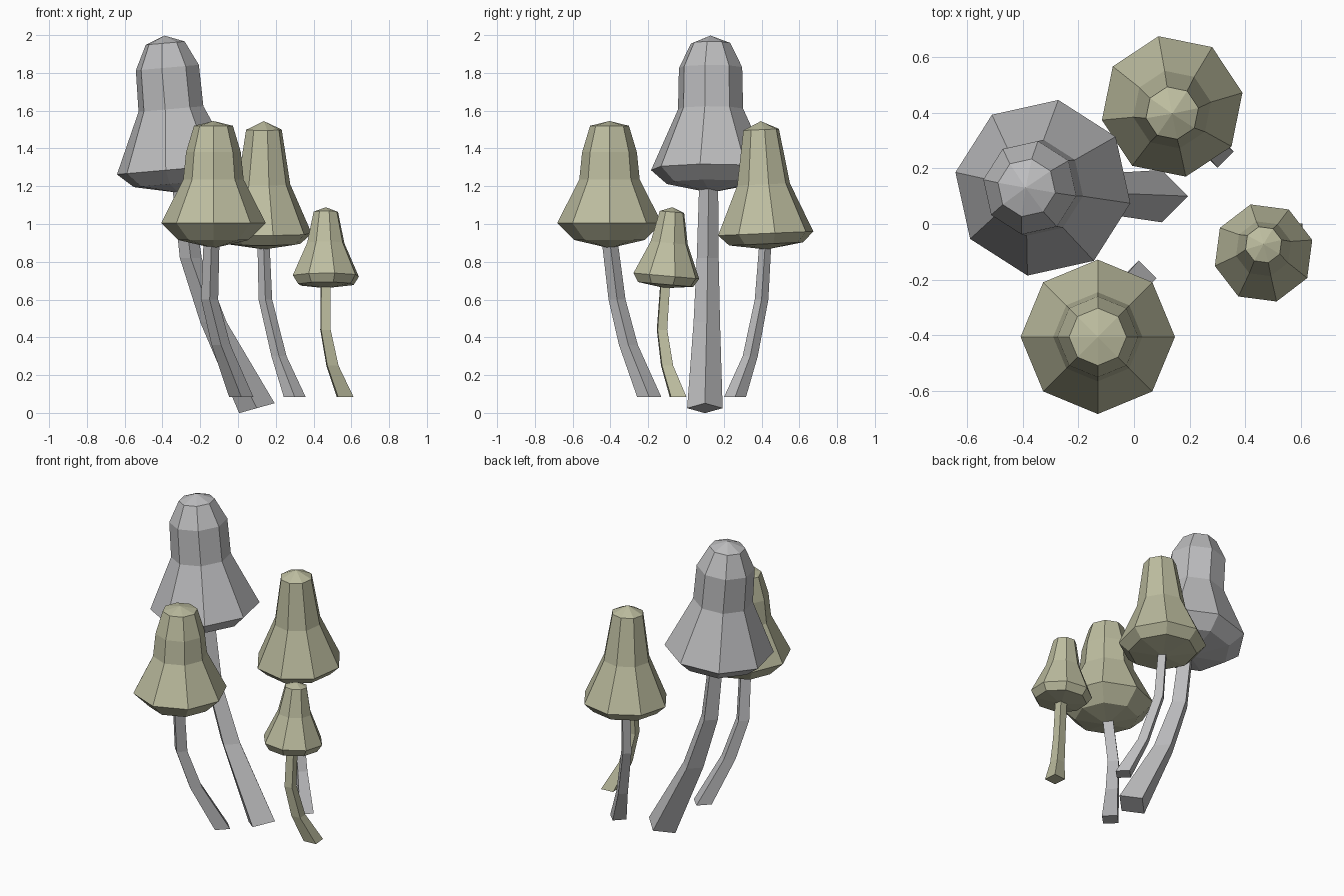
import bpy, bmesh
from math import sin, cos, radians, pi
from mathutils import Matrix, Vector

cube = bpy.data.objects.get("Cube")
if cube:
    bpy.data.objects.remove(cube)


def material(name, rgb):
    m = bpy.data.materials.new(name)
    m.use_nodes = True
    m.diffuse_color = (*rgb, 1)
    m.node_tree.nodes["Principled BSDF"].inputs["Base Color"].default_value = (*rgb, 1)
    return m


GREY = material("pale grey", (0.51, 0.51, 0.52))
OLIVE = material("pale olive", (0.51, 0.51, 0.35))


def finish(bm, name, mat):
    bmesh.ops.recalc_face_normals(bm, faces=bm.faces)
    mesh = bpy.data.meshes.new(name)
    bm.to_mesh(mesh)
    bm.free()
    mesh.materials.append(mat)
    ob = bpy.data.objects.new(name, mesh)
    bpy.context.collection.objects.link(ob)
    return ob


def ring(bm, centre, radius, sides, turn):
    c = Vector(centre)
    return [bm.verts.new(c + Vector((radius * cos(turn + 2 * pi * i / sides),
                                     radius * sin(turn + 2 * pi * i / sides), 0)))
            for i in range(sides)]


def bridge(bm, rings):
    for a, b in zip(rings, rings[1:]):
        for i in range(len(a)):
            j = (i + 1) % len(a)
            bm.faces.new((a[i], a[j], b[j], b[i]))


def fan(bm, loop, z):
    tip = bm.verts.new((0, 0, z))
    for i in range(len(loop)):
        bm.faces.new((loop[i], loop[(i + 1) % len(loop)], tip))


def cap(name, mat, rim, bottom, top, profile, turn, tilt):
    """Eight-sided bell: profile holds (radius, height) from underside up."""
    bm = bmesh.new()
    rings = [ring(bm, (0, 0, z - rim[2]), r, 8, radians(turn)) for r, z in profile]
    bridge(bm, rings)
    fan(bm, rings[0], bottom - rim[2])
    fan(bm, rings[-1], top - rim[2])
    lean = Matrix.Rotation(radians(tilt[0]), 4, 'X') @ Matrix.Rotation(radians(tilt[1]), 4, 'Y')
    bm.transform(Matrix.Translation(rim) @ lean)
    finish(bm, name, mat)


def stem(name, mat, path, turn=0, slope=0):
    """Four-sided bent stalk: path holds (x, y, z, radius) from the foot up."""
    bm = bmesh.new()
    rings = [ring(bm, p[:3], p[3], 4, radians(turn)) for p in path]
    for v in rings[0]:
        v.co.z += slope * (v.co.x - path[0][0])
    bridge(bm, rings)
    bm.faces.new(rings[0])
    bm.faces.new(rings[-1])
    finish(bm, name, mat)


# Tall grey mushroom
cap("tall_cap", GREY, (-0.327, 0.13, 1.29), 1.165, 2.0,
    [(0.235, 1.215), (0.32, 1.29), (0.175, 1.61), (0.17, 1.83), (0.105, 1.96)], -10, (0, -5))
stem("tall_stem", GREY,
     [(0.1, 0.1, 0.025, 0.094), (-0.13, 0.11, 0.48, 0.07),
      (-0.25, 0.115, 0.82, 0.058), (-0.3, 0.12, 1.22, 0.05)], 0, 0.28)

# Front olive mushroom
cap("front_cap", OLIVE, (-0.13, -0.405, 1.005), 0.872, 1.545,
    [(0.185, 0.915), (0.277, 1.005), (0.16, 1.235), (0.145, 1.38), (0.103, 1.52)], 0, (0, 0))
stem("front_stem", GREY,
     [(0.017, -0.195, 0.085, 0.064), (-0.09, -0.305, 0.36, 0.05),
      (-0.15, -0.365, 0.6, 0.045), (-0.14, -0.405, 0.92, 0.042)])

# Back olive mushroom
cap("back_cap", OLIVE, (0.137, 0.422, 0.95), 0.865, 1.545,
    [(0.2, 0.895), (0.257, 0.95), (0.142, 1.21), (0.096, 1.5)], 11, (2.5, 0))
stem("back_stem", GREY,
     [(0.3, 0.26, 0.085, 0.058), (0.217, 0.34, 0.3, 0.04),
      (0.145, 0.4, 0.6, 0.036), (0.135, 0.42, 0.9, 0.032)])

# Small olive mushroom
cap("small_cap", OLIVE, (0.465, -0.104, 0.725), 0.66, 1.09,
    [(0.152, 0.68), (0.181, 0.725), (0.102, 0.9), (0.067, 1.065)], 15, (-5, 0))
stem("small_stem", OLIVE,
     [(0.567, -0.042, 0.085, 0.058), (0.5, -0.1, 0.25, 0.042),
      (0.463, -0.127, 0.44, 0.036), (0.463, -0.11, 0.69, 0.034)], 50)
